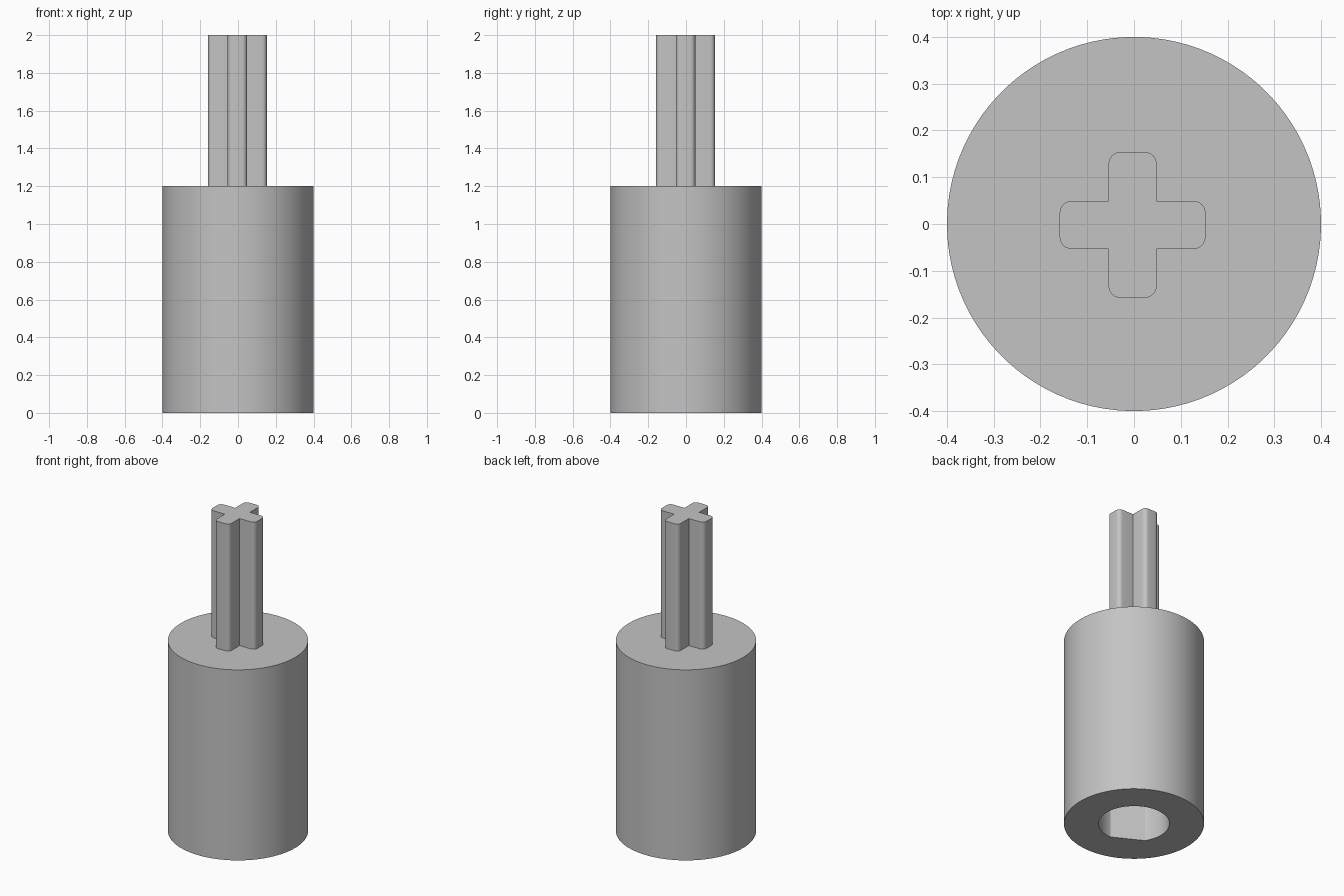
import bpy
import bmesh
from math import sin, cos, pi, radians

cube = bpy.data.objects.get("Cube")
if cube:
    bpy.data.objects.remove(cube, do_unlink=True)

# Single plain grey
grey = bpy.data.materials.new("plain grey")
grey.use_nodes = True
colour = (0.55, 0.55, 0.55, 1)
grey.diffuse_color = colour
grey.node_tree.nodes["Principled BSDF"].inputs["Base Color"].default_value = colour


def loft(name, rings, cap_start, cap_end):
    """Skin a series of (outline, height) rings, with optional end caps."""
    bm = bmesh.new()
    loops = [[bm.verts.new((x, y, z)) for x, y in outline] for outline, z in rings]
    for a, b in zip(loops, loops[1:]):
        n = len(a)
        for i in range(n):
            j = (i + 1) % n
            bm.faces.new((a[i], a[j], b[j], b[i]))
    if cap_start:
        bm.faces.new(loops[0][::-1])
    if cap_end:
        bm.faces.new(loops[-1])
    bmesh.ops.recalc_face_normals(bm, faces=bm.faces)
    mesh = bpy.data.meshes.new(name)
    bm.to_mesh(mesh)
    bm.free()
    mesh.materials.append(grey)
    obj = bpy.data.objects.new(name, mesh)
    bpy.context.collection.objects.link(obj)
    bpy.ops.object.select_all(action='DESELECT')
    obj.select_set(True)
    bpy.context.view_layer.objects.active = obj
    bpy.ops.object.shade_smooth_by_angle(angle=radians(25))
    return obj


# Coupling body: round outside, blind bore with one flat underneath
SEGMENTS = 96
FLAT_DIRECTION = radians(-118)
FLAT_HALF_ANGLE = pi / 6
RADIUS, BORE, HEIGHT, DEPTH = 0.4, 0.202, 1.2, 0.8

outer, bore = [], []
for i in range(SEGMENTS):
    t = 2 * pi * i / SEGMENTS - pi
    r = BORE
    if abs(t) < FLAT_HALF_ANGLE:
        r = BORE * cos(FLAT_HALF_ANGLE) / cos(t)
    a = t + FLAT_DIRECTION
    outer.append((RADIUS * cos(a), RADIUS * sin(a)))
    bore.append((r * cos(a), r * sin(a)))

loft("coupling_body",
     [(outer, HEIGHT), (outer, 0), (bore, 0), (bore, DEPTH)], True, True)

# Cross-shaped axle: four arms with rounded tips
REACH, HALF, ROUND, STEPS = 0.156, 0.0515, 0.026, 6
CENTRE = (-0.003, -0.002)
arm = [(HALF, -HALF)]
for side in (-1, 1):
    for k in range(STEPS + 1):
        a = pi / 2 * k / STEPS + (-pi / 2 if side < 0 else 0)
        arm.append((REACH - ROUND + ROUND * cos(a),
                    side * (HALF - ROUND) + ROUND * sin(a)))

cross = []
for q in range(4):
    c, s = cos(q * pi / 2), sin(q * pi / 2)
    cross += [(CENTRE[0] + x * c - y * s, CENTRE[1] + x * s + y * c) for x, y in arm]

loft("cross_axle", [(cross, HEIGHT), (cross, 2)], False, True)
